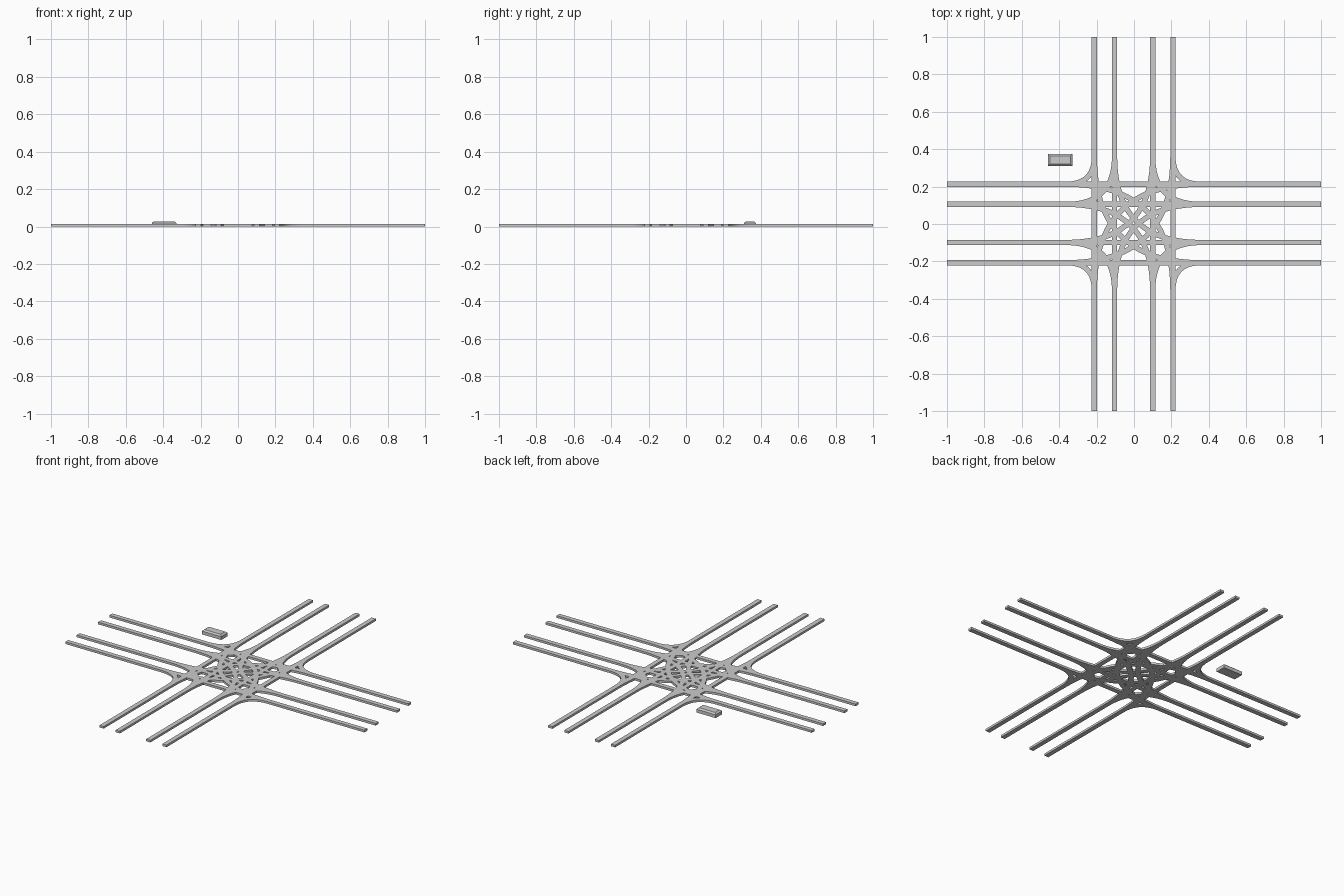
import bpy
import bmesh
from mathutils import Vector

cube = bpy.data.objects.get("Cube")
if cube:
    bpy.data.objects.remove(cube, do_unlink=True)

WIDTH, HEIGHT = 0.028, 0.013
INNER, OUTER = 0.102, 0.21        # rail distances from the crossing centre
CENTRE = Vector((-0.002, 0.003))  # crossing centre
TURN = 0.36                       # where the turning rails leave the straights

grey = bpy.data.materials.new("rail_grey")
grey.use_nodes = True
colour = (0.6, 0.6, 0.6, 1)
grey.diffuse_color = colour
grey.node_tree.nodes["Principled BSDF"].inputs["Base Color"].default_value = colour


def finish(name, bm):
    bmesh.ops.recalc_face_normals(bm, faces=bm.faces)
    mesh = bpy.data.meshes.new(name)
    bm.to_mesh(mesh)
    bm.free()
    mesh.materials.append(grey)
    obj = bpy.data.objects.new(name, mesh)
    bpy.context.collection.objects.link(obj)
    return obj


def rail(name, path):
    """Sweep a flat bar along a plan path."""
    bm = bmesh.new()
    rings = []
    for i, p in enumerate(path):
        d = path[min(i + 1, len(path) - 1)] - path[max(i - 1, 0)]
        side = Vector((-d.y, d.x)).normalized() * WIDTH / 2
        rings.append([bm.verts.new((q.x, q.y, z)) for q, z in
                      ((p + side, 0), (p - side, 0), (p - side, HEIGHT), (p + side, HEIGHT))])
    for a, b in zip(rings, rings[1:]):
        for k in range(4):
            n = (k + 1) % 4
            bm.faces.new((a[k], a[n], b[n], b[k]))
    bm.faces.new(rings[0])
    bm.faces.new(rings[-1])
    return finish(name, bm)


def bend(start, corner, end, steps=20):
    ts = [i / steps for i in range(steps + 1)]
    return [CENTRE + start * (1 - t) ** 2 + corner * 2 * t * (1 - t) + end * t * t for t in ts]


# Straight rails, two tracks each way
for s in (-1, 1):
    for off in (INNER, OUTER):
        x, y = CENTRE.x + s * off, CENTRE.y + s * off
        rail("straight_rail_lengthwise", [Vector((x, -1)), Vector((x, 1))])
        rail("straight_rail_crosswise", [Vector((-1, y)), Vector((1, y))])

# Turning rails: tight turns on the near side, wide turns across the centre
for sx in (-1, 1):
    for sy in (-1, 1):
        for off in (INNER, OUTER):
            for kind, c in (("tight", off), ("wide", -off)):
                rail(kind + "_turn_rail",
                     bend(Vector((sx * c, sy * TURN)), Vector((sx * c, sy * c)),
                          Vector((sx * TURN, sy * c))))

# Small box beside the tracks, with a sloped top edge
bm = bmesh.new()
bmesh.ops.create_cube(bm, size=1)
for v in bm.verts:
    v.co = Vector((v.co.x * 0.13, v.co.y * 0.062, (v.co.z + 0.5) * 0.02))
top = max(bm.faces, key=lambda f: f.calc_center_median().z)
lid = bmesh.ops.extrude_face_region(bm, geom=[top])["geom"]
bmesh.ops.delete(bm, geom=[top], context="FACES_ONLY")
for v in lid:
    if isinstance(v, bmesh.types.BMVert):
        v.co = Vector((v.co.x * 0.84, v.co.y * 0.7, 0.028))
box = finish("trackside_box", bm)
box.location = (-0.395, 0.342, 0)
